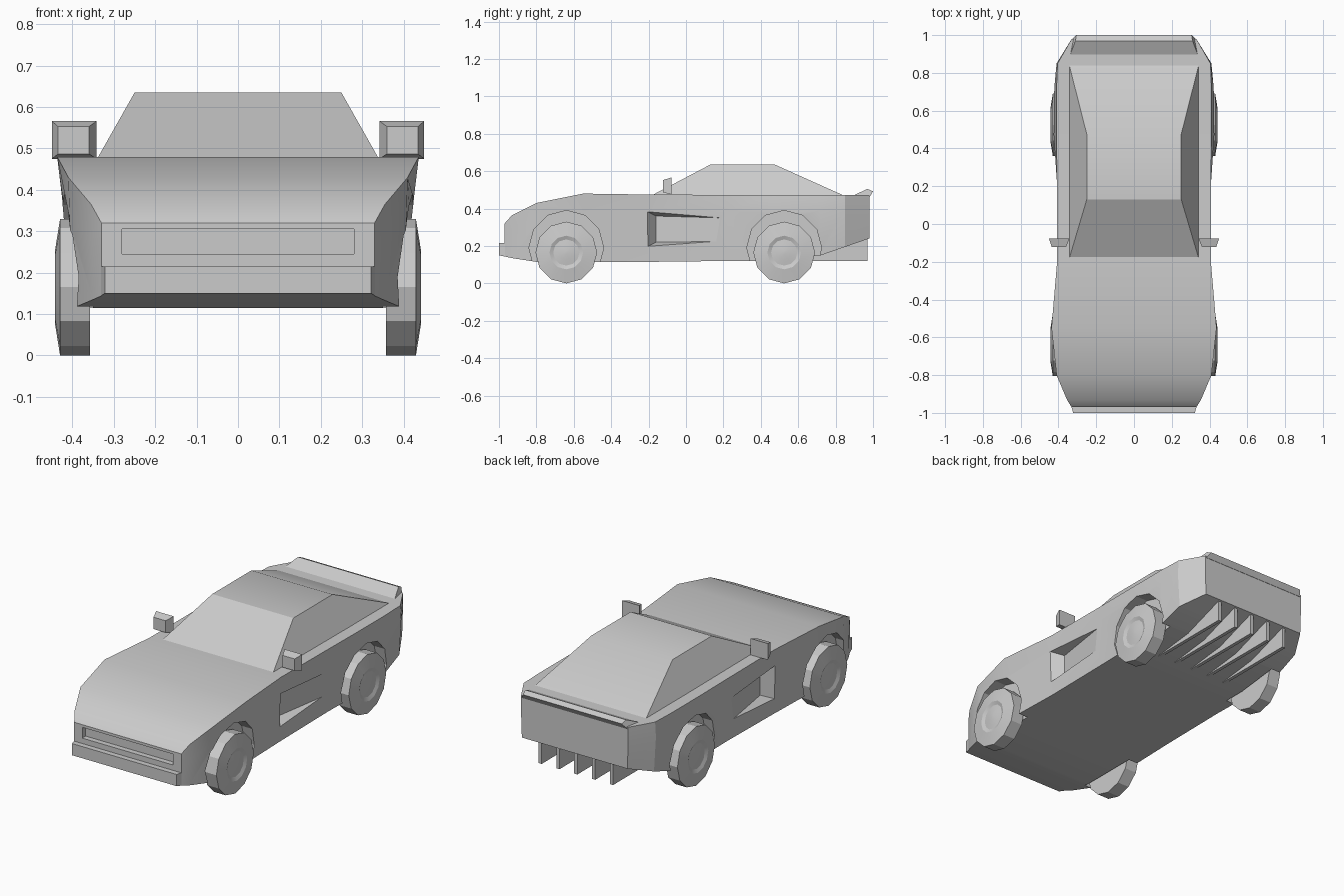
import bpy, bmesh, math
from mathutils import Vector, Matrix

default_cube = bpy.data.objects.get("Cube")
if default_cube:
    bpy.data.objects.remove(default_cube, do_unlink=True)

# Single paint colour
paint = bpy.data.materials.new("plain_grey")
paint.use_nodes = True
GREY = (0.6, 0.6, 0.6, 1)
paint.diffuse_color = GREY
paint.node_tree.nodes["Principled BSDF"].inputs["Base Color"].default_value = GREY


def make_object(name, bm, angle=25):
    """Turn a bmesh into a painted object with sharp edges kept."""
    bmesh.ops.recalc_face_normals(bm, faces=bm.faces)
    mesh = bpy.data.meshes.new(name)
    bm.to_mesh(mesh)
    bm.free()
    mesh.materials.append(paint)
    obj = bpy.data.objects.new(name, mesh)
    bpy.context.collection.objects.link(obj)
    smooth(obj, angle)
    return obj


def smooth(obj, angle):
    bpy.ops.object.select_all(action="DESELECT")
    obj.select_set(True)
    bpy.context.view_layer.objects.active = obj
    bpy.ops.object.shade_smooth_by_angle(angle=math.radians(angle))


def loft(name, loops, angle=25, closed=False):
    """Skin a row of point loops; close the ends unless it is a full ring."""
    bm = bmesh.new()
    rings = [[bm.verts.new(p) for p in loop] for loop in loops]
    count = len(rings[0])
    pairs = list(zip(rings, rings[1:]))
    if closed:
        pairs.append((rings[-1], rings[0]))
    for a, b in pairs:
        for i in range(count):
            j = (i + 1) % count
            bm.faces.new((a[i], a[j], b[j], b[i]))
    if not closed:
        bm.faces.new(rings[0])
        bm.faces.new(rings[-1])
    return make_object(name, bm, angle)


def rect(x0, x1, y, z0, z1):
    """Upright rectangle across the car."""
    return [(x0, y, z0), (x1, y, z0), (x1, y, z1), (x0, y, z1)]


def flat_rect(half, y0, y1, z):
    """Level rectangle centred on the car."""
    return [(-half, y0, z), (half, y0, z), (half, y1, z), (-half, y1, z)]


def cut(target, cutter):
    """Subtract the cutter, then discard it."""
    cutter.hide_render = True
    mod = target.modifiers.new("cut", "BOOLEAN")
    mod.operation, mod.solver, mod.object = "DIFFERENCE", "EXACT", cutter
    bpy.ops.object.select_all(action="DESELECT")
    bpy.context.view_layer.objects.active = target
    target.select_set(True)
    bpy.ops.object.modifier_apply(modifier=mod.name)
    bpy.data.objects.remove(cutter, do_unlink=True)


def flip(points, side):
    return [(side * x, y, z) for x, y, z in points]


# Body shell: y, half widths (bottom, middle, top), heights (bottom, middle, top)
stations = [
    (-.97, .33, .33, .33, .144, .25, .32),
    (-.93, .35, .354, .355, .135, .28, .365),
    (-.8, .397, .407, .41, .115, .33, .43),
    (-.55, .41, .425, .437, .115, .38, .48),
    (-.2, .4, .405, .407, .115, .39, .475),
    (.22, .4, .408, .408, .12, .39, .473),
    (.47, .405, .425, .41, .12, .39, .472),
    (.72, .405, .422, .41, .15, .39, .472),
    (.85, .398, .41, .405, .195, .39, .472),
    (.98, .325, .33, .33, .24, .39, .472),
]
sections = []
for y, wb, wm, wt, zb, zm, zt in stations:
    left = [(wb, y, zb), (wm, y, zm), (wt, y, zt)]
    sections.append(left + flip(reversed(left), -1))
body = loft("body", sections)

WHEEL_Y = {"front": -.64, "rear": .525}
SIDES = {"left": 1, "right": -1}
SEGMENTS = 12


def circle_x(x, y, z, radius):
    """Polygon facing sideways."""
    steps = [math.tau * i / SEGMENTS for i in range(SEGMENTS)]
    return [(x, y + radius * math.sin(t), z + radius * math.cos(t)) for t in steps]


for side in SIDES.values():
    # Wheel arches
    for y in WHEEL_Y.values():
        arch = [flip(circle_x(x, y, .19, .2), side) for x in (.35, .6)]
        cut(body, loft("arch_cutter", arch))
    # Tapered side intakes, deepest at the front
    floor = [(.345, -.16, .22), (.41, .2, .225), (.41, .2, .35), (.345, -.16, .36)]
    mouth = [(.41, -.21, .195), (.412, .2, .225), (.412, .2, .35), (.41, -.21, .385)]
    outside = [(x + .08, y, z) for x, y, z in mouth]
    cut(body, loft("intake_cutter", [flip(l, side) for l in (floor, mouth, outside)]))

# Grille slot
cut(body, loft("grille_cutter", [rect(-.28, .28, y, .245, .305) for y in (-1.1, -.94)]))
smooth(body, 25)

# Front bumper
loft("front_bumper", [rect(-.322, .322, -1, .15, .215), rect(-.332, .332, -.965, .143, .215)])

# Cabin
loft("cabin", [flat_rect(.345, -.19, .85, .467), flat_rect(.25, .13, .475, .635)])

# Tail spoiler
spoiler_profile = [(.34, .89, .468), (.31, .97, .505), (.305, 1, .492), (.325, .982, .462)]
loft("spoiler", [flip(spoiler_profile, s) for s in (1, -1)])

# Diffuser fins under the tail
for i in range(-2, 3):
    x = i * .11
    profile = [(.47, .12), (.97, .12), (.97, .245), (.72, .158)]
    loft("diffuser_fin", [[(x + d, y, z) for y, z in profile] for d in (-.01, .01)])

# Wheels: x and radius of each ring from the inner side outwards
wheel_profile = [(.358, .01), (.358, .165), (.43, .165), (.442, .09),
                 (.434, .07), (.438, .04), (.441, .01)]
for side_name, side in SIDES.items():
    for end, y in WHEEL_Y.items():
        rings = [flip(circle_x(x, y, .165, r), side) for x, r in wheel_profile]
        loft(f"{end}_{side_name}_wheel", rings)

    # Door mirrors, narrower at the front
    mirror = [rect(.36, .435, -.122, .487, .553), rect(.342, .45, -.078, .475, .566)]
    loft(f"{side_name}_mirror", [flip(l, side) for l in mirror])
